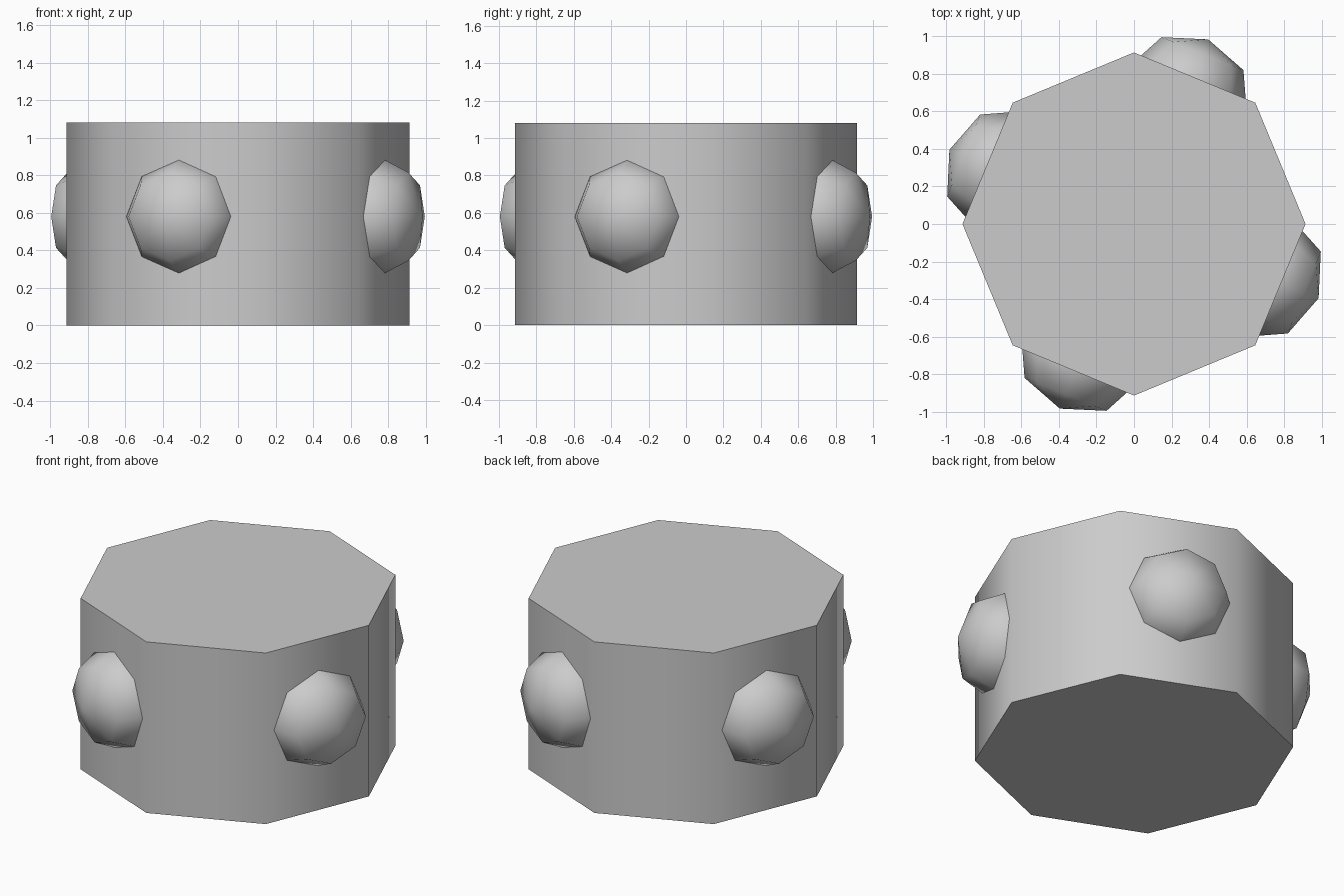
import bpy
import math

if "Cube" in bpy.data.objects:
    bpy.data.objects.remove(bpy.data.objects["Cube"])

HEIGHT = 1.08
RADIUS = 0.914


def smooth(obj):
    bpy.ops.object.select_all(action='DESELECT')
    obj.select_set(True)
    bpy.context.view_layer.objects.active = obj
    bpy.ops.object.shade_smooth_by_angle(angle=math.radians(60))


# Eight-sided drum, corners on the x and y axes
bpy.ops.mesh.primitive_cylinder_add(vertices=8, radius=RADIUS, depth=HEIGHT,
                                    location=(0, 0, HEIGHT / 2))
drum = bpy.context.object
drum.name = "drum"
smooth(drum)

# Four low-poly studs sunk into every other face, pole pointing outward
for i in range(4):
    angle = math.radians(-111.9 + 90 * i)
    bpy.ops.mesh.primitive_uv_sphere_add(
        segments=8, ring_count=4, radius=1,
        location=(0.78 * math.cos(angle), 0.78 * math.sin(angle), 0.58),
        rotation=(0, math.pi / 2, angle))
    stud = bpy.context.object
    stud.name = f"stud_{i + 1}"
    stud.scale = (0.333, 0.333, 0.28)
    bpy.ops.object.transform_apply(location=False, rotation=False, scale=True)
    smooth(stud)
